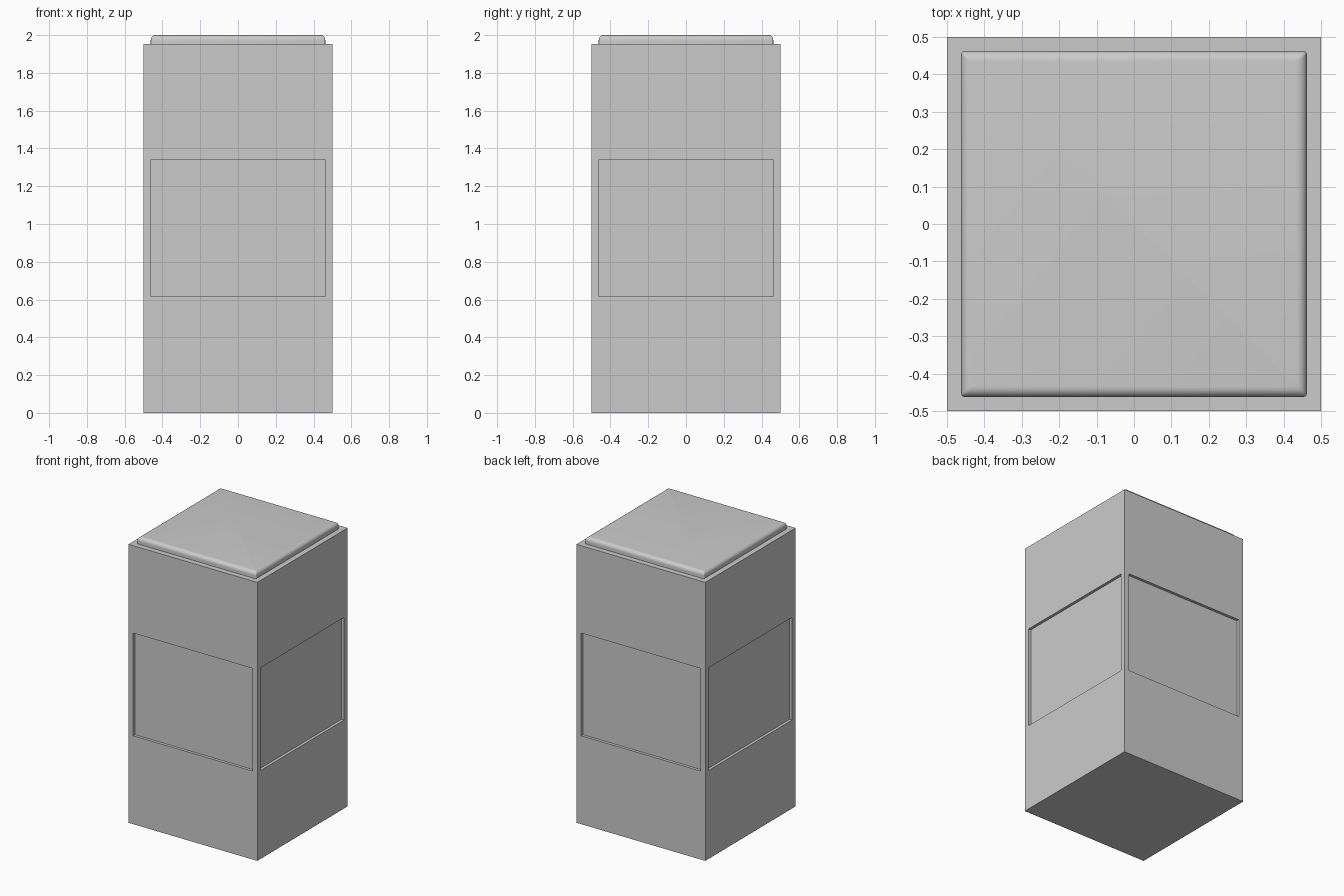
import bpy, bmesh
from math import pi, sin, cos
from mathutils import Vector, Matrix

if "Cube" in bpy.data.objects:
    bpy.data.objects.remove(bpy.data.objects["Cube"])

H, TOP = 0.5, 1.953          # body half width and height
P, Z0, Z1 = 0.463, 0.62, 1.34  # panel half width and height range
DEPTH = 0.02


def material(name, v):
    m = bpy.data.materials.new(name)
    m.diffuse_color = (v, v, v, 1)
    m.use_nodes = True
    m.node_tree.nodes["Principled BSDF"].inputs["Base Color"].default_value = m.diffuse_color
    return m


def finish(name, bm, mats):
    bmesh.ops.remove_doubles(bm, verts=bm.verts, dist=1e-5)
    bmesh.ops.recalc_face_normals(bm, faces=bm.faces)
    me = bpy.data.meshes.new(name)
    bm.to_mesh(me)
    bm.free()
    for m in mats:
        me.materials.append(m)
    ob = bpy.data.objects.new(name, me)
    bpy.context.collection.objects.link(ob)
    return ob


grey = material("body_grey", 0.56)
light = material("panel_grey", 0.8)

# Body: four sides, each with a recessed lighter panel
bm = bmesh.new()


def rect(half, lo, hi, y, rot):
    return [bm.verts.new(rot @ Vector(c)) for c in
            ((-half, y, lo), (half, y, lo), (half, y, hi), (-half, y, hi))]


for k in range(4):
    rot = Matrix.Rotation(k * pi / 2, 3, 'Z')
    outer = rect(H, 0, TOP, -H, rot)
    rim = rect(P, Z0, Z1, -H, rot)
    inner = rect(P, Z0, Z1, -H + DEPTH, rot)
    for a, b in ((outer, rim), (rim, inner)):
        for i in range(4):
            j = (i + 1) % 4
            bm.faces.new((a[i], a[j], b[j], b[i]))
    bm.faces.new(inner).material_index = 1
for z in (0, TOP):
    bm.faces.new([bm.verts.new((x, y, z)) for x, y in
                  ((-H, -H), (H, -H), (H, H), (-H, H))])
finish("body", bm, [grey, light])

# Lid: slightly rounded square with a soft upper edge
bm = bmesh.new()
LID, R, CORNER, SEG = 0.462, 0.026, 0.008, 4


def ring(half, z):
    c = half - CORNER
    verts = []
    for q in range(4):
        sx, sy = ((1, 1), (-1, 1), (-1, -1), (1, -1))[q]
        for s in range(SEG + 1):
            a = (q + s / SEG) * pi / 2
            verts.append(bm.verts.new((sx * c + CORNER * cos(a),
                                       sy * c + CORNER * sin(a), z)))
    return verts


rings = [ring(LID, TOP)]
for s in range(7):
    a = s / 6 * pi / 2
    rings.append(ring(LID - R * (1 - cos(a)), 2 - R + R * sin(a)))
for a, b in zip(rings, rings[1:]):
    for i in range(len(a)):
        j = (i + 1) % len(a)
        bm.faces.new((a[i], a[j], b[j], b[i]))
bm.faces.new(rings[0])
bm.faces.new(rings[-1])
lid = finish("lid", bm, [grey])
bpy.context.view_layer.objects.active = lid
lid.select_set(True)
bpy.ops.object.shade_smooth_by_angle()
